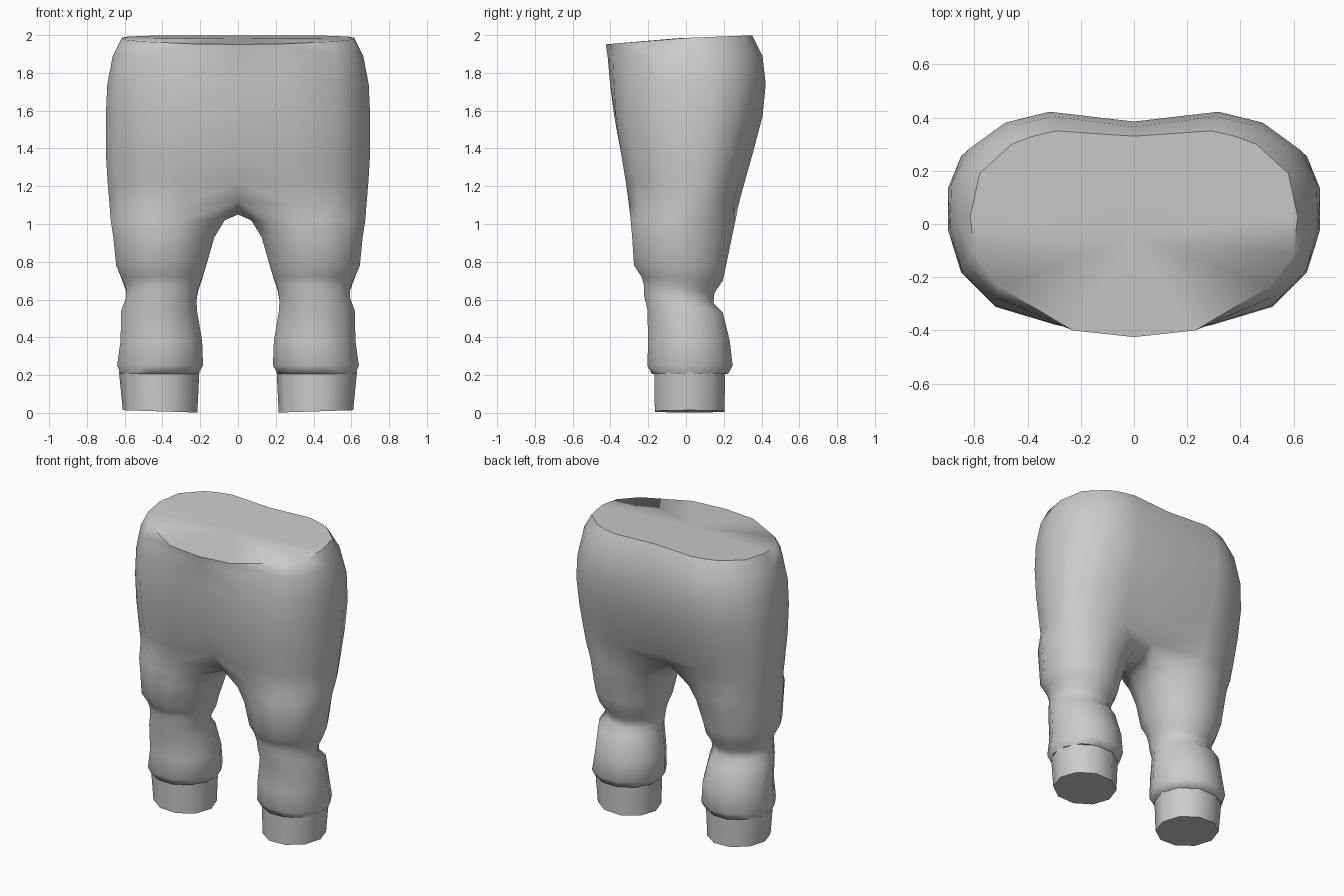
import bpy, bmesh, math

if "Cube" in bpy.data.objects:
    bpy.data.objects.remove(bpy.data.objects["Cube"])

fabric = bpy.data.materials.new("grey fabric")
fabric.diffuse_color = (0.6, 0.6, 0.6, 1)
fabric.use_nodes = True
fabric.node_tree.nodes["Principled BSDF"].inputs["Base Color"].default_value = fabric.diffuse_color


def finish(bm, name, angle):
    """Turn a bmesh into a shaded object."""
    bmesh.ops.recalc_face_normals(bm, faces=bm.faces)
    mesh = bpy.data.meshes.new(name)
    bm.to_mesh(mesh)
    bm.free()
    mesh.materials.append(fabric)
    ob = bpy.data.objects.new(name, mesh)
    bpy.context.collection.objects.link(ob)
    bpy.ops.object.select_all(action='DESELECT')
    ob.select_set(True)
    bpy.context.view_layer.objects.active = ob
    bpy.ops.object.shade_smooth_by_angle(angle=math.radians(angle))


def oval(bm, z, x0, x1, y0, y1, n=12, start=225, tilt=0.0, back_drop=0.0):
    """Ring that fills the given x and y limits."""
    ring = []
    k = math.cos(math.pi / n)
    for i in range(n):
        a = math.radians(start + i * 360 / n)
        c, s = math.cos(a) / k, math.sin(a) / k
        ring.append(bm.verts.new(((x0 + x1) / 2 + c * (x1 - x0) / 2,
                                  (y0 + y1) / 2 + s * (y1 - y0) / 2,
                                  z + tilt * c - back_drop * s)))
    return ring


def bridge(bm, a, b, closed):
    n = len(a)
    for i in range(n if closed else n - 1):
        j = (i + 1) % n
        bm.faces.new((a[i], a[j], b[j], b[i]))


def mirror_x(bm):
    bmesh.ops.mirror(bm, geom=bm.verts[:] + bm.edges[:] + bm.faces[:],
                     axis='X', merge_dist=0.0005)
    bmesh.ops.remove_doubles(bm, verts=bm.verts, dist=0.0005)


# --- trousers: right half from waist to ankle, then mirrored ---
bm = bmesh.new()
waist = [(0, -.425), (.23, -.40), (.51, -.235), (.60, -.11), (.615, .03),
         (.58, .19), (.46, .30), (.38, .33), (.29, .35), (0, .33)]
hip = [(.30, -.37), (.52, -.31), (.65, -.18), (.70, -.02),
       (.70, .14), (.65, .27), (.50, .385), (.32, .43)]
rings = [[bm.verts.new((x, y, 1.985 + (.08 * y if y < 0 else .04 * y)))
          for x, y in waist]]

# height, half width, front y, back y, centre front y, centre back y, waist blend
body = [(1.89, .663, -.385, .405, -.415, .365, .5),
        (1.74, .692, -.38, .422, -.402, .385, .15),
        (1.57, .70, -.372, .405, -.38, .375, 0),
        (1.38, .70, -.345, .355, -.34, .32, 0),
        (1.22, .69, -.318, .31, -.28, .26, 0),
        (1.10, .68, -.302, .278, -.20, .18, 0)]
for z, w, f, b, cf, cb, t in body:
    mid_z = z + .02 if z < 1.15 else z
    ring = [bm.verts.new((0, cf, mid_z))]
    for (hx, hy), (wx, wy) in zip(hip, waist[1:9]):
        sx, sy = hx * w / .70, hy * (f / -.37 if hy < 0 else b / .43)
        px, py = wx * w / .615, wy * (f / -.40 if wy < 0 else b / .35)
        ring.append(bm.verts.new((sx + (px - sx) * t, sy + (py - sy) * t, z)))
    ring.append(bm.verts.new((0, cb, mid_z)))
    rings.append(ring)
for a, b in zip(rings, rings[1:]):
    bridge(bm, a, b, False)

# waist cap
hub = bm.verts.new((0, -.05, 1.983))
for a, b in zip(rings[0], rings[0][1:]):
    bm.faces.new((a, b, hub))

# leg starts from the body ring plus two crotch points
top = rings[-1] + [bm.verts.new((0, y, 1.05)) for y in (.08, -.08)]
# height, inner x, outer x, front y, back y, drop towards the back
leg = [(1.02, .07, .674, -.293, .262, 0),
       (.93, .125, .66, -.285, .243, 0),
       (.78, .168, .645, -.275, .212, 0),
       (.71, .19, .615, -.235, .195, .01),
       (.655, .21, .594, -.222, .15, .02),
       (.60, .22, .594, -.222, .145, .02),
       (.54, .217, .618, -.205, .195, .01),
       (.38, .19, .622, -.20, .232, 0),
       (.25, .185, .64, -.205, .247, 0),
       (.205, .212, .62, -.18, .222, 0),
       (.205, .23, .60, -.155, .19, 0)]
for z, x0, x1, y0, y1, drop in leg:
    ring = oval(bm, z, x0, x1, y0, y1, back_drop=drop)
    bridge(bm, top, ring, True)
    top = ring
bm.faces.new(top)
mirror_x(bm)
finish(bm, "trousers", 62)

# --- ankles below the trouser hems ---
bm = bmesh.new()
upper = oval(bm, .22, .215, .62, -.168, .208, 10, 0)
lower = oval(bm, .008, .225, .60, -.165, .203, 10, 0, tilt=.006)
bridge(bm, upper, lower, True)
bm.faces.new(upper)
bm.faces.new(lower)
mirror_x(bm)
finish(bm, "ankles", 50)
